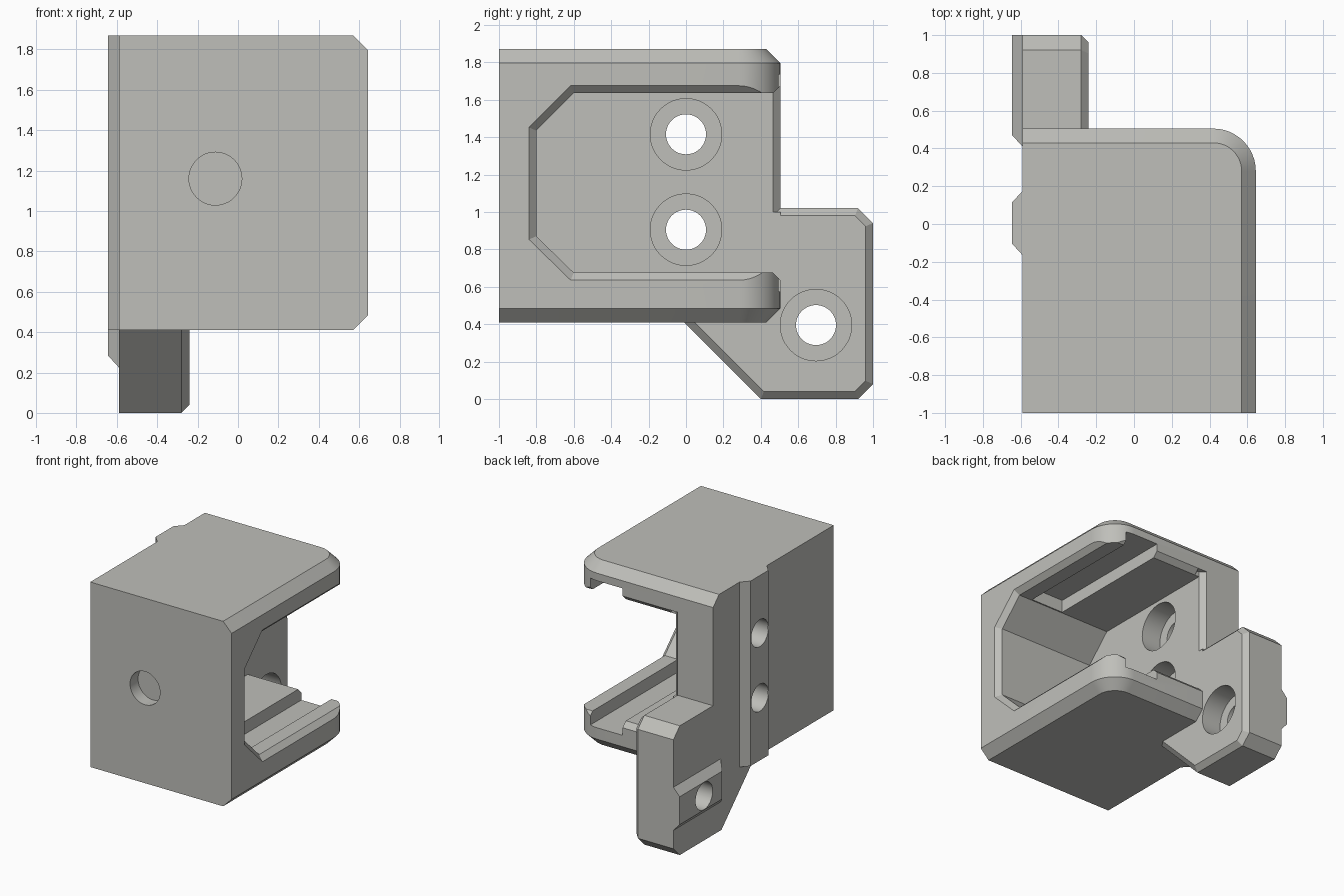
import bpy, bmesh, math
from mathutils import Vector, Matrix

if "Cube" in bpy.data.objects:
    bpy.data.objects.remove(bpy.data.objects["Cube"])

grey = bpy.data.materials.new("light_grey")
grey.diffuse_color = (0.52, 0.52, 0.49, 1)
grey.use_nodes = True
grey.node_tree.nodes["Principled BSDF"].inputs["Base Color"].default_value = grey.diffuse_color


def make(name, bm):
    bmesh.ops.recalc_face_normals(bm, faces=bm.faces)
    me = bpy.data.meshes.new(name)
    bm.to_mesh(me)
    bm.free()
    me.materials.append(grey)
    ob = bpy.data.objects.new(name, me)
    bpy.context.collection.objects.link(ob)
    return ob


def loft(name, rings):
    """Closed solid through rings of 3D points."""
    bm = bmesh.new()
    rows = [[bm.verts.new(p) for p in r] for r in rings]
    n = len(rows[0])
    for a, b in zip(rows, rows[1:]):
        for i in range(n):
            j = (i + 1) % n
            bm.faces.new((a[i], a[j], b[j], b[i]))
    bm.faces.new(rows[0])
    bm.faces.new(rows[-1])
    return make(name, bm)


def loft_x(name, sections):
    """Sections are (x, [(y, z), ...])."""
    return loft(name, [[(x, y, z) for y, z in poly] for x, poly in sections])


def offset(poly, d):
    """Move each edge of a counter-clockwise polygon outward by d."""
    out = []
    for i, p in enumerate(poly):
        p, a, b = Vector(p), Vector(poly[i - 1]), Vector(poly[(i + 1) % len(poly)])
        e, f = (p - a).normalized(), (b - p).normalized()
        n, m = Vector((e.y, -e.x)), Vector((f.y, -f.x))
        out.append(tuple(p + (n + m) * d / (1 + n.dot(m))))
    return out


def rect(y0, y1, z0, z1):
    return [(y0, z0), (y1, z0), (y1, z1), (y0, z1)]


def cylinder(name, r, depth, centre, axis):
    bm = bmesh.new()
    bmesh.ops.create_cone(bm, cap_ends=True, segments=48, radius1=r, radius2=r, depth=depth,
                          matrix=Matrix.Translation(centre) @ Matrix.Rotation(math.pi / 2, 4, axis))
    return make(name, bm)


def combine(target, other, op):
    m = target.modifiers.new(op, 'BOOLEAN')
    m.operation, m.solver, m.object = op, 'EXACT', other
    bpy.context.view_layer.objects.active = target
    bpy.ops.object.modifier_apply(modifier=m.name)
    bpy.data.objects.remove(other)


# Housing block: rounded back right corner, chamfered right and back rims
def outline(z, c):
    pts = [(-0.59, -1, z), (0.645 - c, -1, z)]
    for i in range(13):
        a = i / 12 * math.pi / 2
        pts.append((0.42 + (0.225 - c) * math.cos(a), 0.28 + (0.225 - c) * math.sin(a), z))
    return pts + [(-0.59, 0.505 - c, z)]


housing = loft("housing", [outline(0.41, 0.075), outline(0.485, 0),
                           outline(1.795, 0), outline(1.87, 0.075)])

# Cavity, open to the right and back, with flared rims
cavity = [(-0.80, 0.87), (-0.60, 0.675), (0.465, 0.675), (0.545, 0.595),
          (0.545, 1.715), (0.465, 1.635), (-0.60, 1.635), (-0.80, 1.435)]
flare = offset(cavity, 0.04)
flare2 = offset(cavity, 0.08)
combine(housing, loft_x("cavity_cutter", [(-0.24, cavity), (0.605, cavity),
                                          (0.645, flare), (0.685, flare2)]), 'DIFFERENCE')

# Sliding grooves behind the lips
combine(housing, loft_x("groove_cutter", [(x, rect(-0.59, 0.7, 0.575, 1.735))
                                          for x in (0.20, 0.49)]), 'DIFFERENCE')

# Chamfer on the back edge of the mounting wall
tri = [(-0.24, 0.465), (-0.20, 0.465), (-0.20, 0.545), (-0.32, 0.545)]
combine(housing, loft("edge_cutter", [[(x, y, z) for x, y in tri] for z in (1.0, 1.675)]),
        'DIFFERENCE')

# Mounting flange, chamfered on its inner side
plate = [(-0.10, 0.50), (0.40, 0.0), (0.92, 0.0), (1.0, 0.08), (1.0, 0.94),
         (0.92, 1.02), (0.30, 1.02), (-0.10, 0.80)]
combine(housing, loft_x("flange", [(-0.59, plate), (-0.28, plate),
                                   (-0.24, offset(plate, -0.04))]), 'UNION')

# Locating rails on the left side
for base, top in ((rect(-0.165, 0.175, 0.41, 1.87), rect(-0.105, 0.115, 0.41, 1.87)),
                  (rect(0.41, 1.0, 0.225, 0.565), rect(0.47, 1.0, 0.285, 0.505))):
    combine(housing, loft_x("rail", [(-0.50, base), (-0.59, base), (-0.645, top)]), 'UNION')

# Counterbored screw holes through the wall and flange
for y, z in ((0, 1.415), (0, 0.905), (0.695, 0.395)):
    combine(housing, cylinder("screw_hole", 0.107, 1.0, (-0.45, y, z), 'Y'), 'DIFFERENCE')
    combine(housing, cylinder("counterbore", 0.191, 0.34, (-0.24, y, z), 'Y'), 'DIFFERENCE')

# Blind round recess in the front
combine(housing, cylinder("front_recess", 0.131, 0.2, (-0.112, -1.0, 1.16), 'X'), 'DIFFERENCE')

housing.select_set(True)
bpy.context.view_layer.objects.active = housing
bpy.ops.object.shade_smooth_by_angle(angle=math.radians(25))
